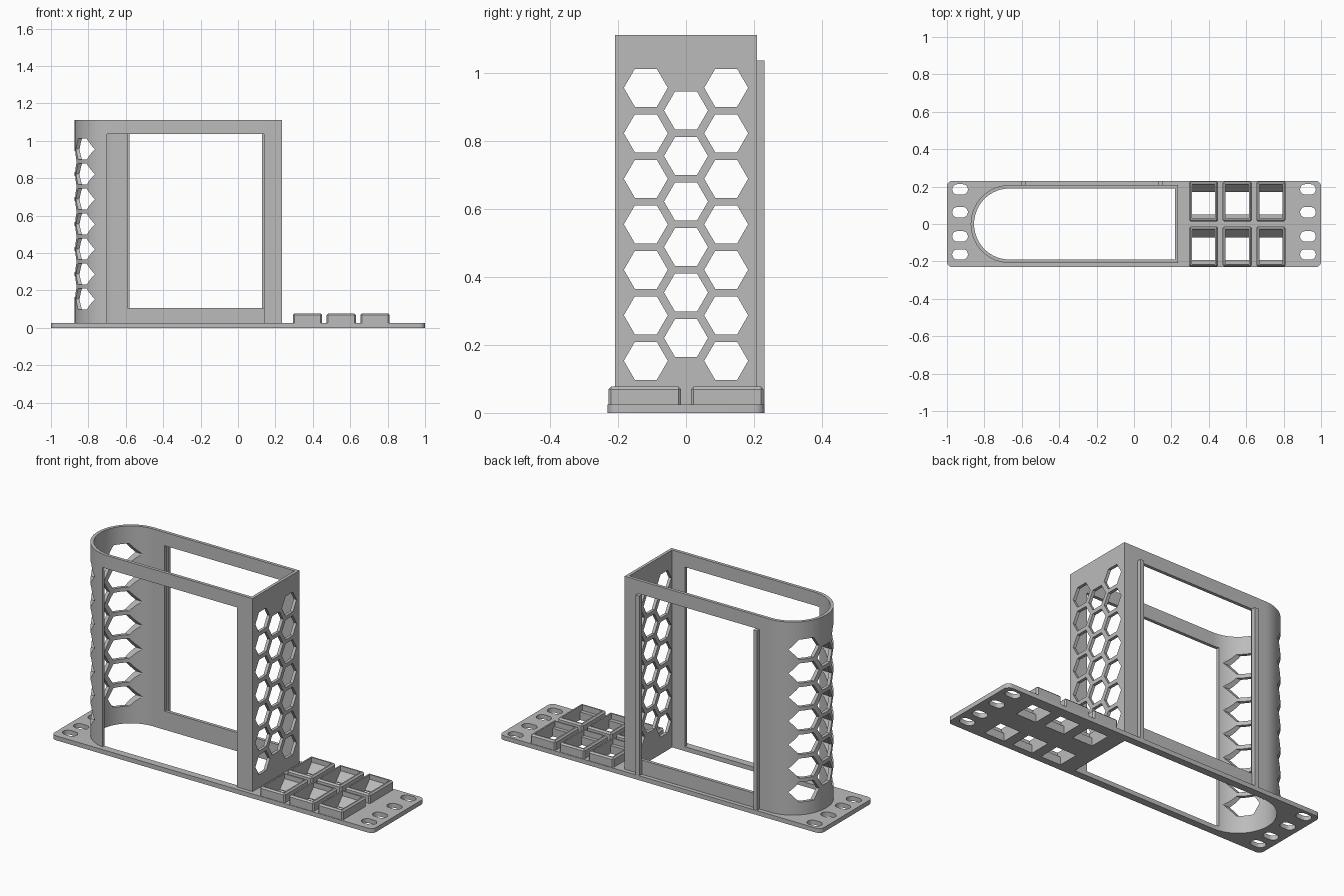
import bpy, bmesh, math

cube = bpy.data.objects.get("Cube")
if cube:
    bpy.data.objects.remove(cube, do_unlink=True)

grey = bpy.data.materials.new("plain grey")
grey.use_nodes = True
COLOUR = (0.5, 0.5, 0.5, 1)
grey.diffuse_color = COLOUR
grey.node_tree.nodes["Principled BSDF"].inputs["Base Color"].default_value = COLOUR

PLACE = {"x": lambda a, b, h: (h, a, b),
         "y": lambda a, b, h: (a, h, b),
         "z": lambda a, b, h: (a, b, h)}


def prisms(name, items):
    """One object from extruded outlines: (points, axis, low, high)."""
    bm = bmesh.new()
    for pts, axis, low, high in items:
        put = PLACE[axis]
        lo = [bm.verts.new(put(a, b, low)) for a, b in pts]
        hi = [bm.verts.new(put(a, b, high)) for a, b in pts]
        bm.faces.new(lo)
        bm.faces.new(hi)
        for i in range(len(pts)):
            j = (i + 1) % len(pts)
            bm.faces.new((lo[i], lo[j], hi[j], hi[i]))
    bmesh.ops.recalc_face_normals(bm, faces=bm.faces)
    mesh = bpy.data.meshes.new(name)
    bm.to_mesh(mesh)
    bm.free()
    mesh.materials.append(grey)
    ob = bpy.data.objects.new(name, mesh)
    bpy.context.collection.objects.link(ob)
    return ob


def activate(ob):
    bpy.ops.object.select_all(action="DESELECT")
    ob.select_set(True)
    bpy.context.view_layer.objects.active = ob


def cut(ob, items):
    cutter = prisms("cutter", items)
    mod = ob.modifiers.new("cut", "BOOLEAN")
    mod.operation = "DIFFERENCE"
    mod.solver = "EXACT"
    mod.object = cutter
    activate(ob)
    bpy.ops.object.modifier_apply(modifier=mod.name)
    bpy.data.objects.remove(cutter, do_unlink=True)


def rect(a0, a1, b0, b1):
    return [(a0, b0), (a1, b0), (a1, b1), (a0, b1)]


def arc(cx, cy, r, start, end, n):
    return [(cx + r * math.cos(math.radians(start + (end - start) * i / n)),
             cy + r * math.sin(math.radians(start + (end - start) * i / n)))
            for i in range(n + 1)]


def d_shape(r, right):
    # Half-round left end, square right end
    return arc(-0.665, 0, r, 90, 270, 40) + [(right, -r), (right, r)]


def slot(cx, cy, half, r):
    return arc(cx + half, cy, r, -90, 90, 10) + arc(cx - half, cy, r, 90, 270, 10)


BASE_TOP, TOP, WINDOW_TOP = 0.025, 1.11, 1.035
inner = d_shape(0.19, 0.219)

# Keystone-style sockets: sloped well with a shallow step at the front
wells, blocks = [], []
for y in (0.014, -0.228):
    for x in (0.294, 0.474, 0.654):
        blocks.append((x, y))
        profile = [(y + 0.036, -0.02), (y + 0.157, -0.02), (y + 0.157, 0.005),
                   (y + 0.198, 0.05), (y + 0.198, 0.1), (y + 0.015, 0.1),
                   (y + 0.015, 0.045), (y + 0.036, 0.045)]
        wells.append((profile, "x", x + 0.016, x + 0.14))

# Base plate with rounded corners, mounting slots and openings
r, ex, ey = 0.03, 0.97, 0.201
outline = (arc(ex, ey, r, 0, 90, 6) + arc(-ex, ey, r, 90, 180, 6)
           + arc(-ex, -ey, r, 180, 270, 6) + arc(ex, -ey, r, 270, 360, 6))
base = prisms("base_plate", [(outline, "z", 0, BASE_TOP)])
slots = [(slot(sx, sy, 0.014, 0.028), "z", -0.1, 0.1)
         for sx in (-0.93, 0.93) for sy in (0.185, 0.063, -0.066, -0.163)]
cut(base, slots + [(inner, "z", -0.1, 0.1)])
cut(base, wells)

# Raised socket frames
for i, (x, y) in enumerate(blocks):
    frame = prisms(f"socket_frame_{i + 1}",
                   [(rect(x, x + 0.156, y, y + 0.214), "z", 0.012, 0.077)])
    bev = frame.modifiers.new("bevel", "BEVEL")
    bev.width = 0.008
    activate(frame)
    bpy.ops.object.modifier_apply(modifier=bev.name)
    cut(frame, [wells[i]])

# Tower shell
tower = prisms("tower_shell", [(d_shape(0.208, 0.236), "z", BASE_TOP, TOP)])
cut(tower, [(inner, "z", -0.1, 1.3)])

# Front opening reaches the base, back window keeps a sill
cut(tower, [(rect(-0.70, 0.14, -0.1, WINDOW_TOP), "y", -0.4, -0.1),
            (rect(-0.59, 0.14, 0.105, WINDOW_TOP), "y", 0.1, 0.4)])

# Honeycomb vents through both end walls
vents = []
PITCH = 0.1337
for y, count, z0 in ((-0.118, 7, 0.153), (0, 6, 0.22), (0.118, 7, 0.153)):
    for k in range(count):
        hexagon = arc(y, z0 + k * PITCH, 0.0645, 0, 300, 5)
        vents.append((hexagon, "x", -1.2, 0.6))
cut(tower, vents)

# Vertical rails beside the back window
for name, x in (("right_back_rail", -0.603), ("left_back_rail", 0.129)):
    prisms(name, [(rect(x, x + 0.023, 0.206, 0.23), "z", BASE_TOP, WINDOW_TOP)])

for ob in (base, tower):
    activate(ob)
    bpy.ops.object.shade_smooth_by_angle(angle=math.radians(25))
